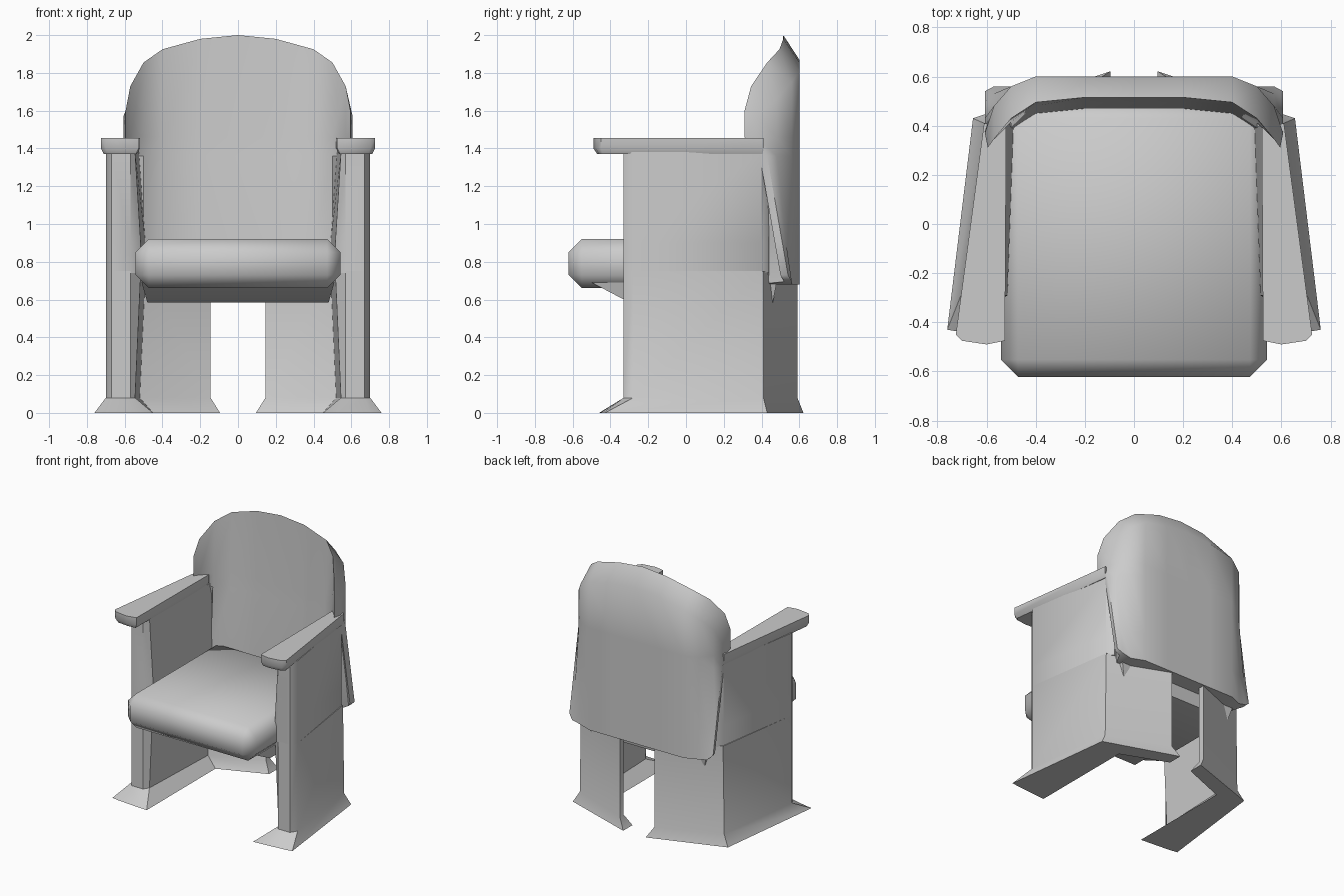
import bpy, bmesh, math

if "Cube" in bpy.data.objects:
    bpy.data.objects.remove(bpy.data.objects["Cube"])


def finish(name, bm, angle=40):
    bmesh.ops.recalc_face_normals(bm, faces=bm.faces)
    me = bpy.data.meshes.new(name)
    bm.to_mesh(me)
    bm.free()
    ob = bpy.data.objects.new(name, me)
    bpy.context.collection.objects.link(ob)
    bpy.ops.object.select_all(action='DESELECT')
    ob.select_set(True)
    bpy.context.view_layer.objects.active = ob
    bpy.ops.object.shade_smooth_by_angle(angle=math.radians(angle))
    return ob


def loft(name, sections, angle=40, bevel=0):
    """Solid through a stack of (outline, z) sections."""
    bm = bmesh.new()
    rings = [[bm.verts.new((x, y, z)) for x, y in pts] for pts, z in sections]
    n = len(rings[0])
    for a, b in zip(rings, rings[1:]):
        for i in range(n):
            j = (i + 1) % n
            bm.faces.new((a[i], a[j], b[j], b[i]))
    bm.faces.new(rings[0])
    bm.faces.new(rings[-1])
    if bevel:
        bmesh.ops.bevel(bm, geom=bm.edges[:], offset=bevel, segments=1, affect='EDGES')
    return finish(name, bm, angle)


def rect(x, y0, y1):
    return [(-x, y0), (x, y0), (x, y1), (-x, y1)]


# Seat cushion and the pan under it
loft("seat_cushion", [(rect(0.542, -0.622, 0.50), 0.66), (rect(0.542, -0.622, 0.50), 0.92)], 60, 0.07)
loft("seat_pan", [(rect(0.48, -0.30, 0.46), 0.585), (rect(0.51, -0.50, 0.48), 0.69)])

# Side panels with inward rear wings, flared feet and armrests
foot = [(0.76, -0.43), (0.655, 0.43), (0.095, 0.622), (0.095, 0.51), (0.45, 0.37), (0.45, -0.46)]
wall = [(0.70, -0.28), (0.61, 0.41), (0.145, 0.59), (0.145, 0.545), (0.52, 0.38), (0.545, -0.29),
        (0.57, -0.33), (0.67, -0.33)]
foot = foot + [(0.52, -0.455), (0.70, -0.44)]
mid = [(0.70, -0.28), (0.60, 0.41), (0.145, 0.59), (0.145, 0.545), (0.49, 0.38), (0.515, -0.29),
       (0.57, -0.33), (0.67, -0.33)]
low = [(0.70, -0.28), (0.595, 0.40), (0.55, 0.44), (0.49, 0.42), (0.515, -0.29), (0.57, -0.33), (0.67, -0.33)]
top = [(0.70, -0.28), (0.595, 0.40), (0.56, 0.43), (0.525, 0.42), (0.545, -0.29), (0.57, -0.33), (0.67, -0.33)]
arm = [(0.525, -0.475), (0.60, -0.49), (0.70, -0.475), (0.725, -0.45), (0.61, 0.41), (0.52, 0.39)]
arm_low = [(0.54, -0.465), (0.60, -0.47), (0.69, -0.46), (0.71, -0.44), (0.60, 0.41), (0.53, 0.39)]
for side, s in (("left", -1), ("right", 1)):
    def m(pts):
        return [(s * x, y) for x, y in pts]
    loft(side + "_lower_panel", [(m(foot), 0), (m(wall), 0.08), (m(mid), 0.75)])
    loft(side + "_upper_panel", [(m(low), 0.74), (m(low), 0.9), (m(top), 1.38)])
    loft(side + "_armrest", [(m(arm_low), 1.37), (m(arm), 1.40), (m(arm), 1.455)], 50)

# Curved backrest: (x, front y, top z) and (x, rear y, top z) per column
front = [(0, 0.515, 2.0), (0.2, 0.515, 1.98), (0.4, 0.495, 1.925), (0.5, 0.43, 1.855),
         (0.57, 0.345, 1.73), (0.595, 0.31, 1.60)]
rear = [(0, 0.6, 1.87), (0.2, 0.6, 1.855), (0.4, 0.6, 1.81), (0.5, 0.56, 1.75),
        (0.57, 0.48, 1.66), (0.607, 0.37, 1.57)]
rows = [(0.68, 0.50, -0.05), (0.9, 0.47, -0.045), (1.36, 0.39, -0.02), (1.46, 0.30, -0.015), (None, 0.30, 0)]
bm = bmesh.new()
grids = {}
for key in ("front", "rear"):
    for r, (z, edge, lean) in enumerate(rows):
        for c in range(-5, 6):
            i, s = abs(c), (-1 if c < 0 else 1)
            fx, fy, fz = front[i]
            fy = max(fy, edge + 0.02 * (5 - i)) if i >= 4 else fy + lean
            if key == "front":
                p = (s * fx, fy, z or fz)
            else:
                rx, ry, rz = rear[i]
                p = (s * rx, max(ry, fy + 0.04), z or rz)
            if r == 0:
                drop = (0, 0, 0, 0, 0.015, 0.05)[i]
                p = (p[0], p[1], p[2] + drop)
            grids[key, r, c] = bm.verts.new(p)
last = len(rows) - 1
for key in ("front", "rear"):
    for r in range(last):
        for c in range(-5, 5):
            bm.faces.new([grids[key, r, c], grids[key, r, c + 1], grids[key, r + 1, c + 1], grids[key, r + 1, c]])
for r in (0, last):
    for c in range(-5, 5):
        bm.faces.new([grids["front", r, c], grids["front", r, c + 1], grids["rear", r, c + 1], grids["rear", r, c]])
for c in (-5, 5):
    for r in range(last):
        bm.faces.new([grids["front", r, c], grids["front", r + 1, c], grids["rear", r + 1, c], grids["rear", r, c]])
finish("backrest", bm, 45)
